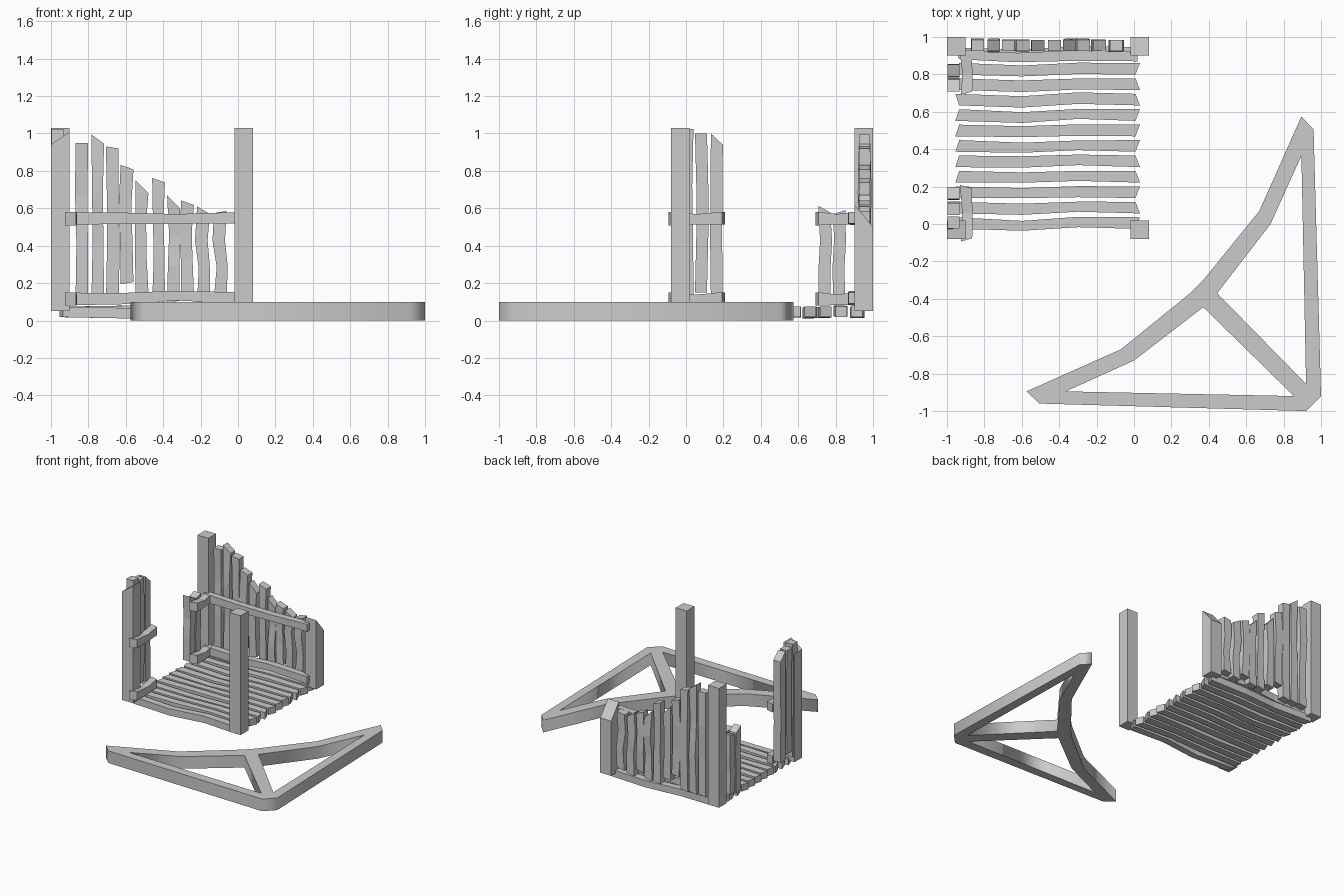
import bpy, bmesh, random
from mathutils import Vector

if "Cube" in bpy.data.objects:
    bpy.data.objects.remove(bpy.data.objects["Cube"])

random.seed(4)


def finish(name, bm):
    bmesh.ops.recalc_face_normals(bm, faces=bm.faces[:])
    me = bpy.data.meshes.new(name)
    bm.to_mesh(me)
    bm.free()
    ob = bpy.data.objects.new(name, me)
    bpy.context.collection.objects.link(ob)
    return ob


def loft(name, axis, rings):
    """Four-sided beam. Ring: (pos, u, v, half_u, half_v, slant_u, slant_v)."""
    bm = bmesh.new()
    order = {'x': (0, 1, 2), 'y': (1, 0, 2), 'z': (2, 0, 1)}[axis]
    loops = []
    for pos, u, v, hu, hv, su, sv in rings:
        loop = []
        for a, b in ((-1, -1), (1, -1), (1, 1), (-1, 1)):
            co = [0, 0, 0]
            co[order[0]] = pos + a * su + b * sv
            co[order[1]] = u + a * hu
            co[order[2]] = v + b * hv
            loop.append(bm.verts.new(Vector(co)))
        loops.append(loop)
    for p, q in zip(loops, loops[1:]):
        for i in range(4):
            bm.faces.new((p[i], p[(i + 1) % 4], q[(i + 1) % 4], q[i]))
    bm.faces.new(loops[0])
    bm.faces.new(loops[-1])
    return finish(name, bm)


def plank(name, axis, start, end, u, v, hu, hv, slant=(0, 0), amp=0.012, bend=None):
    """Crooked board with two kinks between its ends."""
    mid = bend or [random.uniform(-amp, amp) for _ in range(2)]
    offs = [0, mid[0], mid[1], 0]
    rings = []
    for i, t in enumerate((0, 0.36, 0.67, 1)):
        s = (slant[0], 0, 0, slant[1])[i]
        thin = random.uniform(0.82, 1.0) if 0 < i < 3 else 1
        dv = random.uniform(-0.008, 0.008) if 0 < i < 3 else 0
        rings.append((start + (end - start) * t, u + offs[i], v + dv,
                      hu * thin, hv, s, 0))
    return loft(name, axis, rings)


def post(name, x, y, top, su=0, sv=0):
    return loft(name, 'z', [(0.05, x, y, 0.05, 0.05, 0, 0),
                            (top, x, y, 0.05, 0.05, su, sv)])


# corner posts
post("front_right_post", 0.03, -0.03, 1.03)
post("back_left_post", -0.95, 0.95, 1.03)
post("back_right_post", 0.03, 0.95, 0.56, 0, -0.06)
post("front_left_post", -0.95, -0.03, 0.975, 0.035, 0)

# floor boards
for i in range(12):
    y = 0.005 + i * 0.0825
    s = random.choice((-1, 1)) * 0.01
    plank(f"floor_board_{i + 1}", 'x', -0.945, 0.02, y, 0.046, 0.031, 0.028,
          (s, random.choice((-1, 1)) * 0.012),
          bend=(random.uniform(-0.016, -0.002), random.uniform(0.0, 0.014)))

# back wall boards: centre x, bottom, top, top slant
back = [(-0.835, 0.10, 0.95, 0.0), (-0.75, 0.10, 0.97, -0.025),
        (-0.672, 0.10, 0.925, -0.006), (-0.593, 0.20, 0.82, -0.012),
        (-0.513, 0.15, 0.715, -0.035), (-0.425, 0.10, 0.75, -0.012),
        (-0.345, 0.10, 0.635, -0.035), (-0.27, 0.15, 0.63, -0.012),
        (-0.185, 0.10, 0.59, -0.02), (-0.095, 0.12, 0.58, 0.006)]
for i, (x, z0, z1, s) in enumerate(back):
    plank(f"back_board_{i + 1}", 'z', z0, z1, x, 0.955, 0.034, 0.03, (0.006, s))

# left wall boards either side of the doorway: y, bottom, top, top slant
left = [(0.008, 0.10, 1.025, 0.0), (0.08, 0.15, 1.0, 0.0), (0.165, 0.11, 0.97, -0.03),
        (0.74, 0.08, 0.595, -0.018), (0.82, 0.10, 0.58, 0.01)]
for i, (y, z0, z1, s) in enumerate(left):
    rings = []
    for k, t in enumerate((0, 0.36, 0.67, 1)):
        d = random.uniform(-0.012, 0.012) if 0 < k < 3 else 0
        rings.append((z0 + (z1 - z0) * t, -0.965, y + d, 0.032, 0.032, 0,
                      s if k == 3 else 0))
    loft(f"left_board_{i + 1}", 'z', rings)

# horizontal rails
for label, z in (("lower", 0.115), ("upper", 0.545)):
    loft(f"back_{label}_rail", 'x', [
        (-0.93, 0.905, z, 0.025, 0.034, 0, 0),
        (-0.62, 0.89, z + 0.002, 0.025, 0.03, 0, 0),
        (-0.33, 0.90, z - 0.002 + (0.02 if label == "lower" else 0), 0.028, 0.026, 0, 0),
        (0.02, 0.895, z + 0.005, 0.025, 0.03, 0, 0)])
    for side, y0, y1 in (("front", -0.085, 0.20), ("rear", 0.70, 0.91)):
        loft(f"left_{side}_{label}_rail", 'y', [
            (y0, -0.895, z, 0.03, 0.036, 0.008, 0),
            ((y0 + y1) / 2, -0.89, z - 0.004, 0.028, 0.028, 0, 0),
            (y1, -0.90, z + 0.002, 0.03, 0.034, -0.008, 0)])

# flat triangular ground frame, mirrored across the line y = -x
half_outer = [(0.37, -0.30), (0.67, 0.07), (0.895, 0.575), (0.96, 0.505), (1.0, -0.92)]
half_hole = [(0.445, -0.37), (0.73, 0.0), (0.895, 0.365), (0.92, -0.855)]
mirror = lambda pts: [(-y, -x) for x, y in pts]
curve = bpy.data.curves.new("frame_profile", 'CURVE')
curve.dimensions = '2D'
curve.fill_mode = 'BOTH'
curve.extrude = 0.05
for pts in (half_outer + mirror(half_outer)[::-1], half_hole, mirror(half_hole)):
    sp = curve.splines.new('POLY')
    sp.points.add(len(pts) - 1)
    for p, (x, y) in zip(sp.points, pts):
        p.co = (x, y, 0, 1)
    sp.use_cyclic_u = True
tmp = bpy.data.objects.new("frame_profile", curve)
bpy.context.collection.objects.link(tmp)
bpy.context.view_layer.update()
mesh = bpy.data.meshes.new_from_object(tmp.evaluated_get(bpy.context.evaluated_depsgraph_get()))
bpy.data.objects.remove(tmp)
frame = bpy.data.objects.new("ground_frame", mesh)
frame.location.z = 0.05
bpy.context.collection.objects.link(frame)
